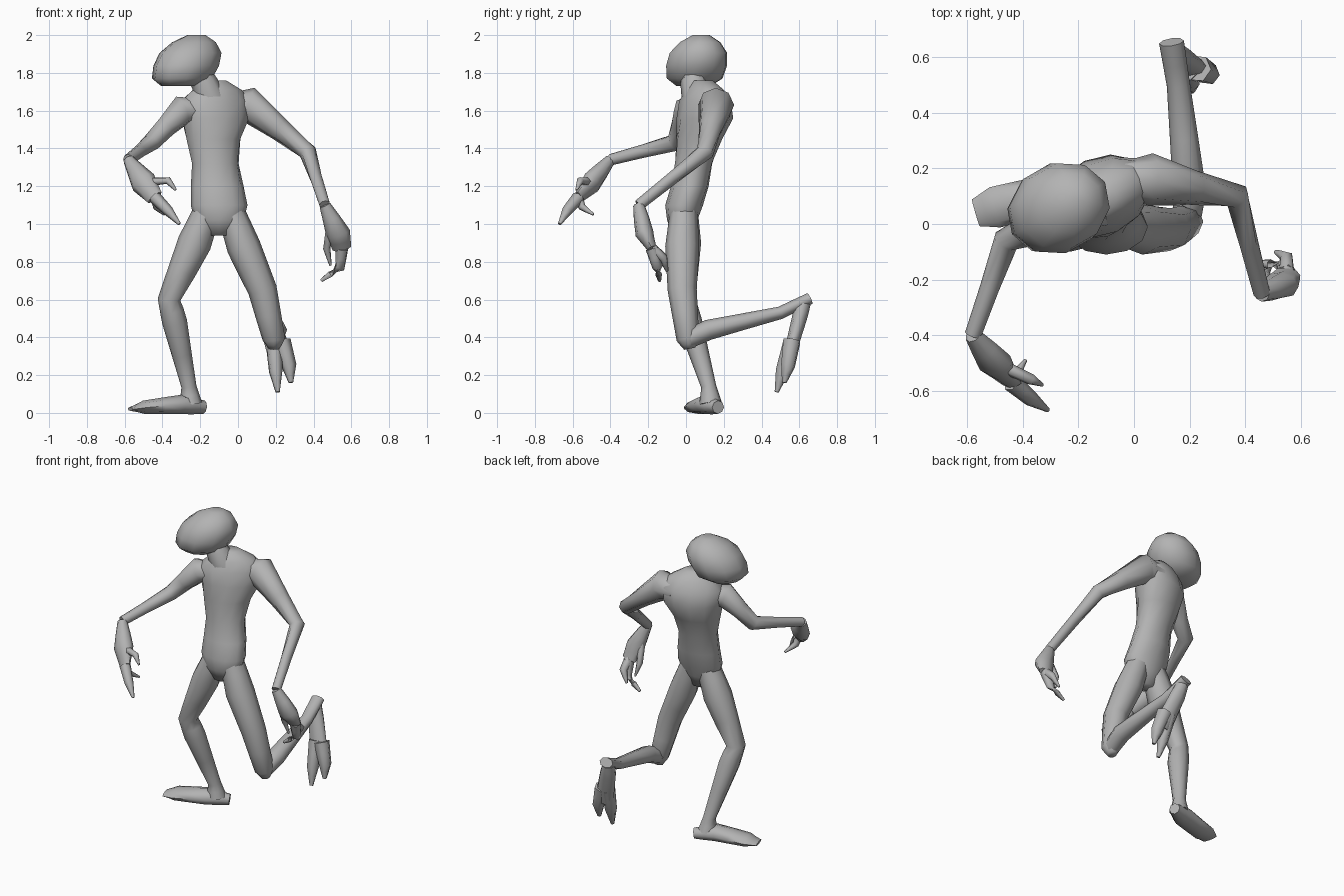
import bpy, bmesh, math
from mathutils import Vector

cube = bpy.data.objects.get("Cube")
if cube:
    bpy.data.objects.remove(cube)

grey = bpy.data.materials.new("plain_grey")
grey.use_nodes = True
colour = (.45, .45, .45, 1)
grey.diffuse_color = colour
grey.node_tree.nodes["Principled BSDF"].inputs["Base Color"].default_value = colour

ACROSS = Vector((1, 0, 0))
UP = Vector((0, 0, 1))


def loft(name, rings, sides):
    """Skin a closed surface over rings of (centre, half width vector, half depth vector)."""
    bm = bmesh.new()
    loops = []
    for centre, width, depth in rings:
        angles = [math.tau * k / sides for k in range(sides)]
        loops.append([bm.verts.new(centre + width * math.cos(a) + depth * math.sin(a))
                      for a in angles])
    for lower, upper in zip(loops, loops[1:]):
        for k in range(sides):
            n = (k + 1) % sides
            bm.faces.new((lower[k], lower[n], upper[n], upper[k]))
    bm.faces.new(reversed(loops[0]))
    bm.faces.new(loops[-1])
    bmesh.ops.recalc_face_normals(bm, faces=bm.faces)
    mesh = bpy.data.meshes.new(name)
    bm.to_mesh(mesh)
    bm.free()
    mesh.materials.append(grey)
    part = bpy.data.objects.new(name, mesh)
    bpy.context.collection.objects.link(part)
    bpy.ops.object.select_all(action='DESELECT')
    part.select_set(True)
    bpy.context.view_layer.objects.active = part
    bpy.ops.object.shade_smooth_by_angle(angle=math.radians(70))


def level_ring(centre, width, depth, yaw):
    """Horizontal oval ring turned about the vertical."""
    turn = math.radians(yaw)
    along = Vector((math.cos(turn), math.sin(turn), 0))
    return centre, along * width, UP.cross(along) * depth


def limb(name, joints, radii, side=ACROSS, flat_end=1, slim=1, sides=8):
    """Tube through joints, slimmed midway between them and flattened towards its end."""
    points, widths = [joints[0]], [radii[0]]
    for i in range(1, len(joints)):
        points += [(joints[i - 1] + joints[i]) / 2, joints[i]]
        widths += [(radii[i - 1] + radii[i]) / 2 * slim, radii[i]]
    last = len(points) - 1
    rings = []
    for i, (point, width) in enumerate(zip(points, widths)):
        before = (point - points[max(i - 1, 0)]).normalized()
        after = (points[min(i + 1, last)] - point).normalized()
        axis = (before + after).normalized()
        along = (side - axis * side.dot(axis)).normalized()
        flatness = 1 + (flat_end - 1) * i / last
        rings.append((point, along * width, axis.cross(along) * width * flatness))
    loft(name, rings, sides)


def digit(name, root, knuckle, tip, radius):
    """Tapering finger or toe."""
    limb(name, [root, knuckle, tip], [radius, radius * .8, radius / 4],
         side=ACROSS + UP, sides=6)


# Torso, twisting towards the shoulders
crotch = level_ring(Vector((-.1, -.02, .94)), width=.06, depth=.05, yaw=0)
pelvis = level_ring(Vector((-.1, -.02, 1.02)), width=.13, depth=.08, yaw=0)
hips = level_ring(Vector((-.1, -.01, 1.1)), width=.15, depth=.1, yaw=0)
belly = level_ring(Vector((-.11, .02, 1.2)), width=.14, depth=.1, yaw=4)
waist = level_ring(Vector((-.12, .04, 1.32)), width=.125, depth=.1, yaw=10)
ribs = level_ring(Vector((-.13, .07, 1.45)), width=.15, depth=.12, yaw=18)
chest = level_ring(Vector((-.12, .1, 1.56)), width=.19, depth=.14, yaw=25)
shoulders = level_ring(Vector((-.12, .1, 1.65)), width=.2, depth=.12, yaw=25)
collar = level_ring(Vector((-.11, .1, 1.71)), width=.14, depth=.09, yaw=25)
nape = level_ring(Vector((-.12, .09, 1.76)), width=.06, depth=.05, yaw=25)
loft("torso", [crotch, pelvis, hips, belly, waist, ribs, chest, shoulders, collar, nape],
     sides=12)

# Neck and head
throat = Vector((-.18, .04, 1.75))
limb("neck", [Vector((-.12, .08, 1.6)), throat, Vector((-.24, .05, 1.84))], [.1, .07, .06])
chin = Vector((-.31, .04, 1.73))
crown = Vector((-.22, .08, 2))
profile = ((0, .1), (.15, .165), (.4, .18), (.65, .17), (.86, .12), (1, .05))
loft("head", [level_ring(chin.lerp(crown, t), width, width * .9, yaw=30)
              for t, width in profile], sides=10)

# Left arm and hand
left_chest = Vector((-.05, .16, 1.62))
left_shoulder = Vector((.06, .16, 1.63))
left_elbow = Vector((.37, .1, 1.38))
left_wrist = Vector((.46, -.25, 1.1))
left_knuckles = Vector((.53, -.22, .95))
left_hand_end = Vector((.55, -.18, .87))
limb("left_arm", [left_chest, left_shoulder, left_elbow, left_wrist],
     [.08, .095, .048, .03], side=UP, slim=.88)
limb("left_palm", [left_wrist, left_knuckles, left_hand_end], [.03, .065, .05], flat_end=.5)
digit("left_long_finger", left_hand_end, Vector((.54, -.15, .77)), Vector((.44, -.14, .7)), .035)
digit("left_short_finger", left_hand_end, Vector((.55, -.12, .82)), Vector((.51, -.1, .75)), .03)
digit("left_thumb", Vector((.49, -.23, 1)), Vector((.47, -.18, .87)), Vector((.49, -.16, .78)), .025)

# Right arm and hand
right_chest = Vector((-.2, .05, 1.6))
right_shoulder = Vector((-.3, .01, 1.6))
right_elbow = Vector((-.46, -.06, 1.43))
right_wrist = Vector((-.58, -.4, 1.34))
right_knuckles = Vector((-.5, -.5, 1.22))
right_hand_end = Vector((-.44, -.57, 1.14))
limb("right_arm", [right_chest, right_shoulder, right_elbow, right_wrist],
     [.07, .08, .048, .03], side=UP, slim=.9)
limb("right_palm", [right_wrist, right_knuckles, right_hand_end], [.03, .07, .045],
     side=ACROSS + UP, flat_end=.5)
digit("right_long_finger", right_hand_end, Vector((-.37, -.63, 1.07)), Vector((-.31, -.67, 1)), .035)
digit("right_short_finger", right_knuckles, Vector((-.37, -.56, 1.23)), Vector((-.33, -.58, 1.18)), .025)
digit("right_thumb", right_hand_end, Vector((-.43, -.55, 1.09)), Vector((-.39, -.49, 1.05)), .025)

# Standing right leg and foot
right_hip = Vector((-.15, -.01, 1.1))
right_thigh = Vector((-.23, -.01, .9))
right_knee = Vector((-.365, -.01, .6))
right_calf = Vector((-.335, .02, .48))
right_ankle = Vector((-.26, .12, .14))
right_instep = Vector((-.25, .13, .05))
limb("right_leg", [right_hip, right_thigh, right_knee, right_calf, right_ankle, right_instep],
     [.07, .09, .06, .066, .04, .06])
right_heel = Vector((-.18, .17, .03))
right_arch = Vector((-.3, .11, .045))
right_ball = Vector((-.5, .06, .03))
right_toe = Vector((-.57, .04, .02))
limb("right_foot", [right_heel, right_arch, right_ball, right_toe],
     [.035, .07, .075, .05], side=Vector((.4, -.9, 0)), flat_end=.2)

# Lifted left leg and foot
left_hip = Vector((-.05, -.01, 1.1))
left_thigh = Vector((.03, -.02, .88))
left_lower_thigh = Vector((.13, -.02, .65))
left_knee = Vector((.19, .01, .39))
left_kneecap = Vector((.19, .02, .34))
left_calf = Vector((.2, .12, .44))
left_ankle = Vector((.16, .5, .53))
left_heel = Vector((.135, .655, .605))
limb("left_upper_leg", [left_hip, left_thigh, left_lower_thigh, left_knee, left_kneecap],
     [.07, .09, .077, .06, .03])
limb("left_lower_leg", [left_knee, left_calf, left_ankle, left_heel],
     [.05, .06, .042, .045], flat_end=.7)
left_foot_top = Vector((.14, .62, .58))
left_instep = Vector((.16, .6, .5))
left_ball = Vector((.23, .54, .28))
limb("left_foot", [left_foot_top, left_instep, left_ball], [.04, .055, .065], flat_end=.45)
digit("left_inner_toe", Vector((.19, .56, .38)), Vector((.2, .51, .22)), Vector((.21, .48, .11)), .046)
digit("left_outer_toe", Vector((.23, .56, .38)), Vector((.27, .54, .25)), Vector((.28, .52, .16)), .05)
